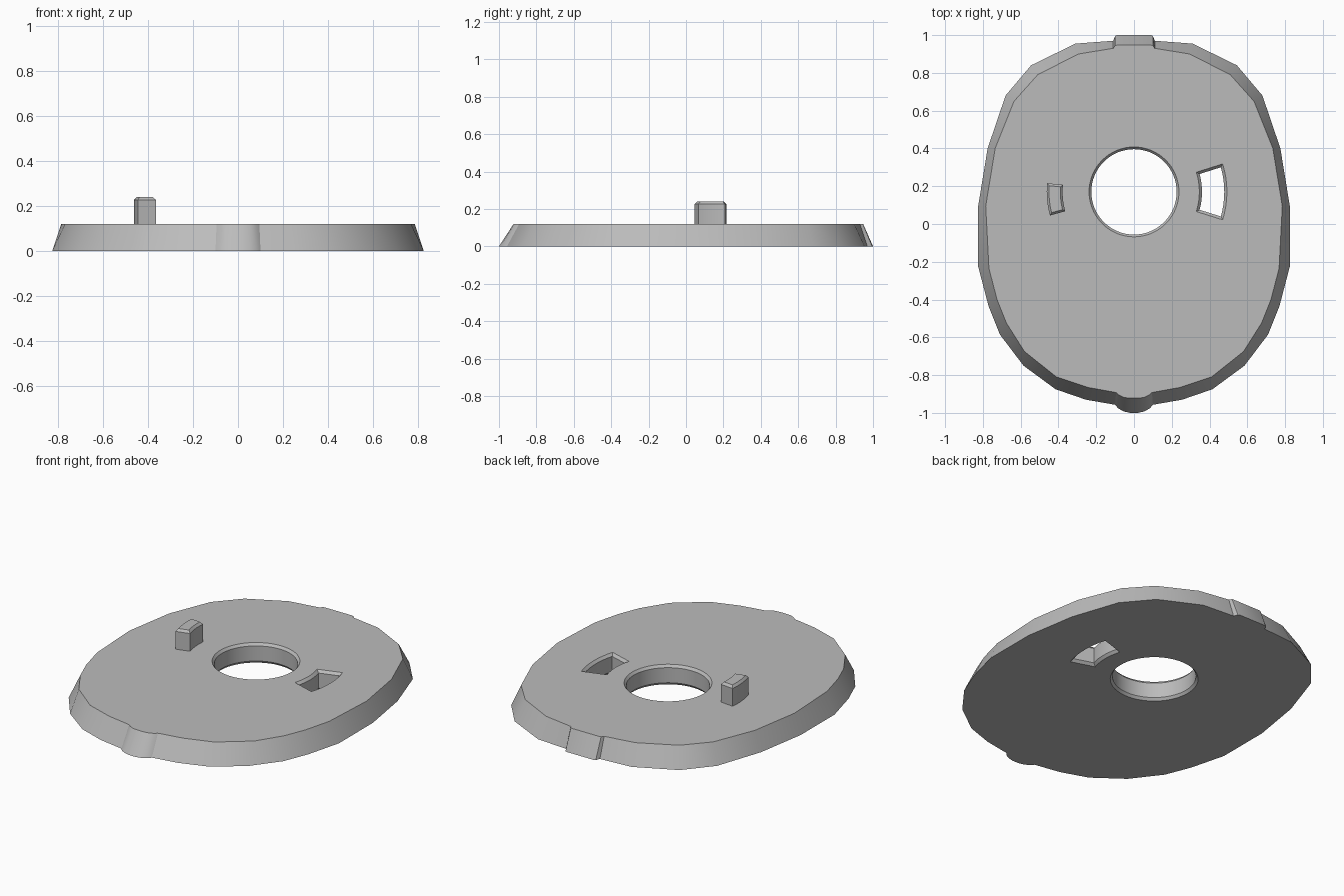
import bpy, bmesh, math

cube = bpy.data.objects.get("Cube")
if cube:
    bpy.data.objects.remove(cube)

THICK = 0.12
HUB_Y = 0.17

grey = bpy.data.materials.new("plain grey")
grey.use_nodes = True
colour = (0.5, 0.5, 0.5, 1)
grey.diffuse_color = colour
grey.node_tree.nodes["Principled BSDF"].inputs["Base Color"].default_value = colour


def loft(name, rings):
    """Closed solid through a stack of (outline, height) rings."""
    bm = bmesh.new()
    loops = [[bm.verts.new((x, y, z)) for x, y in pts] for pts, z in rings]
    bm.faces.new(loops[0][::-1])
    bm.faces.new(loops[-1])
    for low, high in zip(loops, loops[1:]):
        n = len(low)
        for i in range(n):
            j = (i + 1) % n
            bm.faces.new((low[i], low[j], high[j], high[i]))
    bmesh.ops.recalc_face_normals(bm, faces=bm.faces)
    mesh = bpy.data.meshes.new(name)
    bm.to_mesh(mesh)
    bm.free()
    mesh.materials.append(grey)
    obj = bpy.data.objects.new(name, mesh)
    bpy.context.collection.objects.link(obj)
    return obj


def activate(obj):
    bpy.ops.object.select_all(action='DESELECT')
    obj.select_set(True)
    bpy.context.view_layer.objects.active = obj


def mirrored(half):
    """Right-hand outline points completed across x = 0."""
    return half + [(-x, y) for x, y in reversed(half)]


def circle(radius, count=64):
    steps = [math.tau * i / count for i in range(count)]
    return [(radius * math.cos(a), HUB_Y + radius * math.sin(a)) for a in steps]


def sector(inner, outer, middle, spread, inset=0, count=8):
    """Arc-shaped block outline around the hub, shrunk by inset."""
    def arc(radius):
        half = math.radians(spread) - inset / radius
        angles = [math.radians(middle) + half * (2 * i / count - 1) for i in range(count + 1)]
        return [(radius * math.cos(a), HUB_Y + radius * math.sin(a)) for a in angles]
    return arc(outer - inset) + arc(inner + inset)[::-1]


# Oval base plate with sloped rim, back tab and rounded front tab
bottom = mirrored([
    (.09, 1), (.1, .995), (.11, .97), (.31, .955), (.545, .84), (.68, .68),
    (.775, .4), (.825, .095), (.825, -.225), (.77, -.435), (.71, -.585),
    (.585, -.75), (.415, -.875), (.255, -.93), (.1, -.957), (.085, -.975),
    (.055, -.992), (.02, -1)])
top = mirrored([
    (.09, .947), (.1, .945), (.11, .93), (.295, .9), (.51, .79), (.635, .65),
    (.735, .4), (.785, .095), (.768, -.235), (.725, -.4), (.675, -.525),
    (.58, -.675), (.41, -.81), (.245, -.865), (.095, -.892), (.08, -.905),
    (.055, -.918), (.02, -.922)])
plate = loft("base_plate", [(bottom, 0), (top, THICK)])


# Through holes with chamfered mouths on both faces
def cut_hole(name, wide, narrow, chamfer):
    cutter = loft(name, [(wide, -0.03), (wide, 0), (narrow, chamfer),
                         (narrow, THICK - chamfer), (wide, THICK), (wide, THICK + 0.03)])
    cutter.hide_render = True
    activate(plate)
    mod = plate.modifiers.new(name, 'BOOLEAN')
    mod.operation = 'DIFFERENCE'
    mod.solver = 'EXACT'
    mod.object = cutter
    bpy.ops.object.modifier_apply(modifier=mod.name)
    bpy.data.objects.remove(cutter)


cut_hole("centre_hole", circle(0.238), circle(0.226), 0.015)
cut_hole("slot_hole", sector(.346, .492, 0, 17.5),
         sector(.346, .492, 0, 17.5, 0.014), 0.015)

# Curved locating peg with chamfered top
peg_base = sector(.378, .462, 185, 10.7)
peg_top = sector(.378, .462, 185, 10.7, 0.012)
peg = loft("locating_peg", [(peg_base, THICK - 0.01), (peg_base, 0.226), (peg_top, 0.24)])

for obj in (plate, peg):
    activate(obj)
    bpy.ops.object.shade_smooth_by_angle(angle=math.radians(30))
